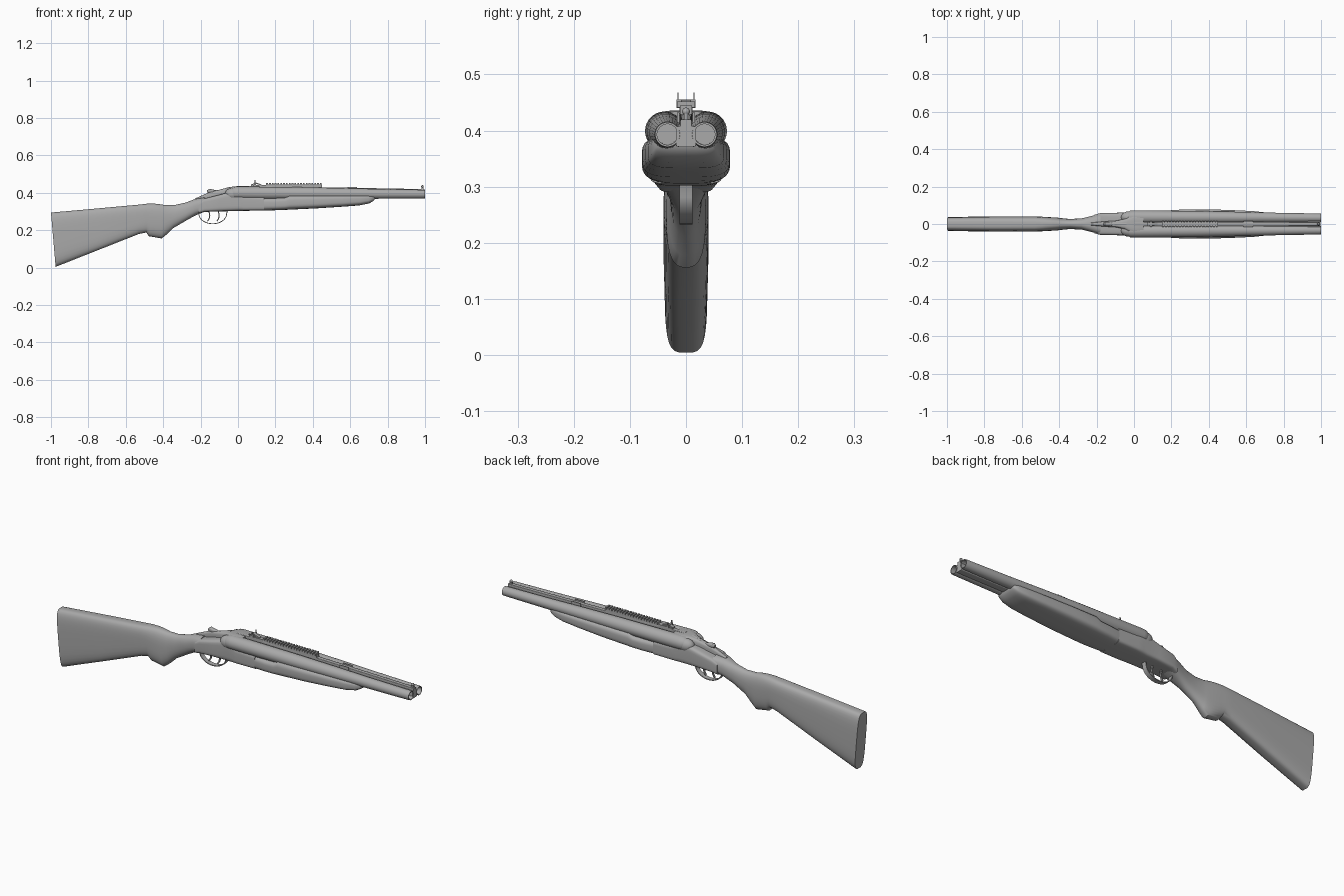
import bpy, bmesh, math
from mathutils import Vector, Matrix

if "Cube" in bpy.data.objects:
    bpy.data.objects.remove(bpy.data.objects["Cube"])

COLOR = (0.4, 0.4, 0.4, 1)
grey = bpy.data.materials.new("plain grey")
grey.use_nodes = True
grey.diffuse_color = COLOR
grey.node_tree.nodes["Principled BSDF"].inputs["Base Color"].default_value = COLOR


def finish(name, bm, angle=35):
    bmesh.ops.recalc_face_normals(bm, faces=bm.faces)
    mesh = bpy.data.meshes.new(name)
    bm.to_mesh(mesh)
    bm.free()
    mesh.materials.append(grey)
    ob = bpy.data.objects.new(name, mesh)
    bpy.context.collection.objects.link(ob)
    bpy.ops.object.select_all(action='DESELECT')
    ob.select_set(True)
    bpy.context.view_layer.objects.active = ob
    bpy.ops.object.shade_smooth_by_angle(angle=math.radians(angle))
    return ob


def skin(name, rings, angle=35):
    """Bridge a row of equal rings and cap both ends."""
    bm = bmesh.new()
    rows = [[bm.verts.new(p) for p in ring] for ring in rings]
    n = len(rows[0])
    for a, b in zip(rows, rows[1:]):
        for i in range(n):
            j = (i + 1) % n
            bm.faces.new((a[i], a[j], b[j], b[i]))
    bm.faces.new(rows[0])
    bm.faces.new(rows[-1])
    return finish(name, bm, angle)


def loft(name, stations, exponent, n=32):
    """Stations: top x, top z, bottom x, bottom z, half width, (roundness)."""
    rings = []
    for xt, zt, xb, zb, w, *own in stations:
        p = 2 / (own[0] if own else exponent)
        ring = []
        for i in range(n):
            a = math.tau * (i + 0.5) / n
            c, s = math.cos(a), math.sin(a)
            u = math.copysign(abs(c) ** p, c)
            v = math.copysign(abs(s) ** p, s) / 2 + 0.5
            ring.append((xb + (xt - xb) * v, w * u, zb + (zt - zb) * v))
        rings.append(ring)
    return skin(name, rings)


def upright(name, stations, exponent, n=32):
    """Loft with vertical sections: x, top z, bottom z, half width."""
    return loft(name, [(x, t, x, b, w) for x, t, b, w in stations], exponent, n)


def box(name, x0, x1, y0, y1, z0, z1):
    return skin(name, [[(x, y0, z0), (x, y1, z0), (x, y1, z1), (x, y0, z1)]
                       for x in (x0, x1)])


def ball(name, center, size):
    bm = bmesh.new()
    m = Matrix.Translation(center) @ Matrix.Diagonal((*size, 1))
    bmesh.ops.create_uvsphere(bm, u_segments=20, v_segments=12, radius=1, matrix=m)
    return finish(name, bm, 60)


def ribbon(name, points, half, thick):
    """Bent band following points in the xz plane."""
    rings = []
    for i, p in enumerate(points):
        t = Vector(points[min(i + 1, len(points) - 1)]) - Vector(points[max(i - 1, 0)])
        o = Vector((-t.y, t.x)).normalized() * thick / 2
        rings.append([(p[0] + k * o.x, y, p[1] + k * o.y)
                      for k, y in ((1, -half), (1, half), (-1, half), (-1, -half))])
    return skin(name, rings)


# Shoulder stock with the grip knob and wrist
loft("stock", [
    (-1, .295, -.975, .004, .038, 4),
    (-.75, .317, -.75, .093, .04, 4),
    (-.53, .337, -.53, .18, .04, 3.4),
    (-.49, .342, -.49, .188, .039, 3),
    (-.45, .343, -.477, .168, .037, 2.8),
    (-.42, .34, -.408, .156, .035, 2.8),
    (-.39, .335, -.38, .178, .031, 2.5),
    (-.34, .335, -.345, .212, .027, 2.3),
    (-.28, .348, -.28, .25, .03, 2.3),
    (-.23, .367, -.23, .278, .042, 2.6),
    (-.18, .375, -.18, .298, .056, 3)], 3)

# Receiver with flat sides, and the tang flaring towards the breech
upright("receiver", [
    (-.21, .35, .29, .05), (-.18, .37, .298, .058), (-.1, .39, .301, .06),
    (-.03, .41, .302, .062), (0, .41, .303, .065), (.03, .385, .304, .066),
    (.14, .38, .305, .066)], 6)
upright("tang", [
    (-.23, .37, .33, .008), (-.15, .405, .34, .014), (-.09, .418, .35, .018),
    (-.05, .429, .36, .028), (-.025, .434, .36, .045), (0, .436, .36, .06),
    (.05, .434, .37, .05)], 4)
upright("top_lever", [
    (-.165, .414, .402, .006), (-.155, .422, .4, .011), (-.135, .418, .398, .011),
    (-.11, .414, .4, .006), (-.04, .433, .41, .008)], 3, 16)

# Fore-end under the barrels
upright("fore_end", [
    (.14, .375, .305, .067), (.2, .375, .307, .074), (.25, .377, .309, .077),
    (.275, .39, .31, .079), (.42, .39, .317, .078), (.56, .39, .326, .073),
    (.65, .39, .333, .068), (.7, .39, .343, .062), (.725, .389, .357, .055),
    (.735, .384, .372, .045)], 3.8)

# Twin barrels: outer skin, muzzle lip, then the bore
profile = [(-.035, .024), (-.02, .033), (0, .035), (.35, .033), (.55, .03), (.75, .026),
           (.99, .023), (1, .022), (1, .0185), (.9, .0185)]
for side, label in ((1, "left"), (-1, "right")):
    rings = []
    for x, r in profile:
        f = max(0, x)
        cy, cz = side * (.038 - .005 * f), .399 - .006 * f
        rings.append([(x, cy + r * math.cos(math.tau * i / 32),
                       cz + r * math.sin(math.tau * i / 32)) for i in range(32)])
    skin(label + "_barrel", rings)
    ball(label + "_fence", (-.025, side * .036, .394), (.045, .032, .033))
    box(label + "_rib_lug", .585, .635, side * .014 - .002, side * .014 + .002, .41, .432)
    box(label + "_sight_post", .088, .094, side * .0145 - .001, side * .0145 + .001, .45, .468)

# Web between the barrels and the raised rib
upright("barrel_web", [(0, .415, .37, .02), (.998, .408, .371, .018)], 8)
upright("rib", [(0, .437, .4, .012), (.5, .429, .4, .011), (.998, .42, .4, .01)], 10)

# Rear sight, rail with cross teeth, and front bead
box("rear_sight_base", .07, .15, -.012, .012, .43, .442)
box("rear_sight_leaf", .086, .096, -.017, .017, .44, .455)
ribbon("rear_sight_ramp", [(.07, .442), (.095, .452), (.125, .442)], .008, .006)
box("rail", .15, .45, -.011, .011, .425, .445)
for i in range(20):
    x = .151 + i * .0151
    box("rail_tooth", x, x + .009, -.016, .016, .441, .452)
box("bead_post", .98, .992, -.004, .004, .415, .43)
ball("front_bead", (.986, 0, .434), (.007, .007, .007))

# Trigger guard and two triggers
guard = [(-.135 + .074 * math.cos(a), .288 + .053 * math.sin(a))
         for a in [math.pi * (1 + i / 24) for i in range(25)]]
ribbon("trigger_guard", [(-.225, .283)] + guard + [(-.055, .306)], .012, .004)
for x in (-.155, -.105):
    ribbon("trigger", [(x, .302), (x + .004, .28), (x + .001, .262), (x - .008, .248)],
           .004, .006)
